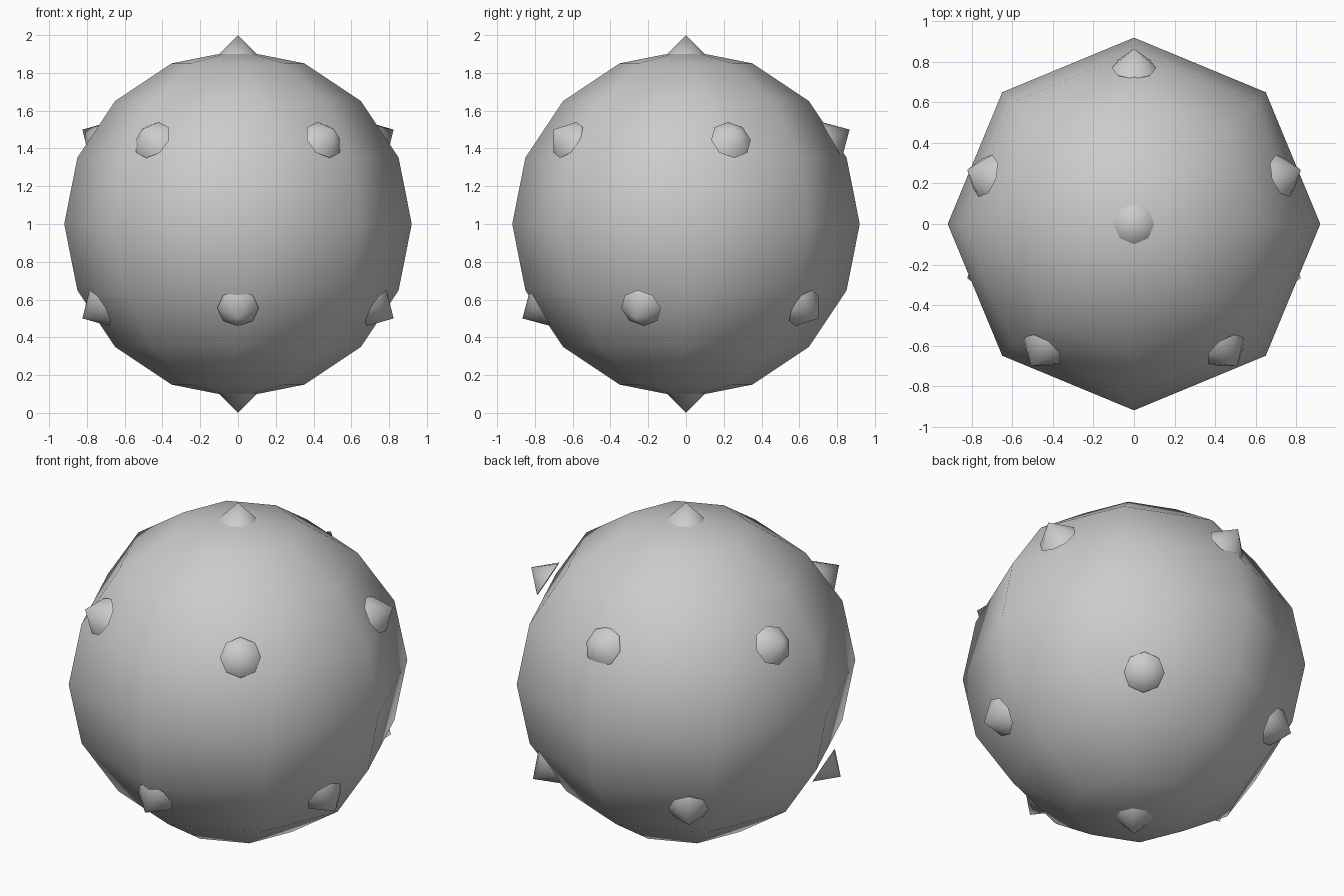
import bpy
from math import radians
from mathutils import Matrix, Vector

if "Cube" in bpy.data.objects:
    bpy.data.objects.remove(bpy.data.objects["Cube"])

CENTRE = Matrix.Translation((0, 0, 1))
R, TIP, H = 0.92, 1.0, 0.11


def finish(name, angle):
    ob = bpy.context.object
    ob.name = name
    bpy.ops.object.shade_smooth_by_angle(angle=radians(angle))
    return ob


# round body: eight segments, eight rings
bpy.ops.mesh.primitive_uv_sphere_add(segments=8, ring_count=8, radius=R, location=(0, 0, 1))
finish("ball_body", 80)


# small cone pointing outward from the body centre
def spike(name, lat, az):
    bpy.ops.mesh.primitive_cone_add(vertices=8, radius1=0.11, radius2=0, depth=H)
    ob = finish(name, 60)
    ob.matrix_world = (CENTRE
                       @ Matrix.Rotation(radians(az), 4, 'Z')
                       @ Matrix.Rotation(radians(90 - lat), 4, 'Y')
                       @ Matrix.Translation((0, 0, TIP - H / 2)))


# pole spikes
spike("top_spike", 90, 0)
spike("bottom_spike", -90, 0)

# two staggered rings of five spikes
for i in range(5):
    spike(f"upper_spike_{i + 1}", 30, 90 + 72 * i)
    spike(f"lower_spike_{i + 1}", -30, -90 + 72 * i)
